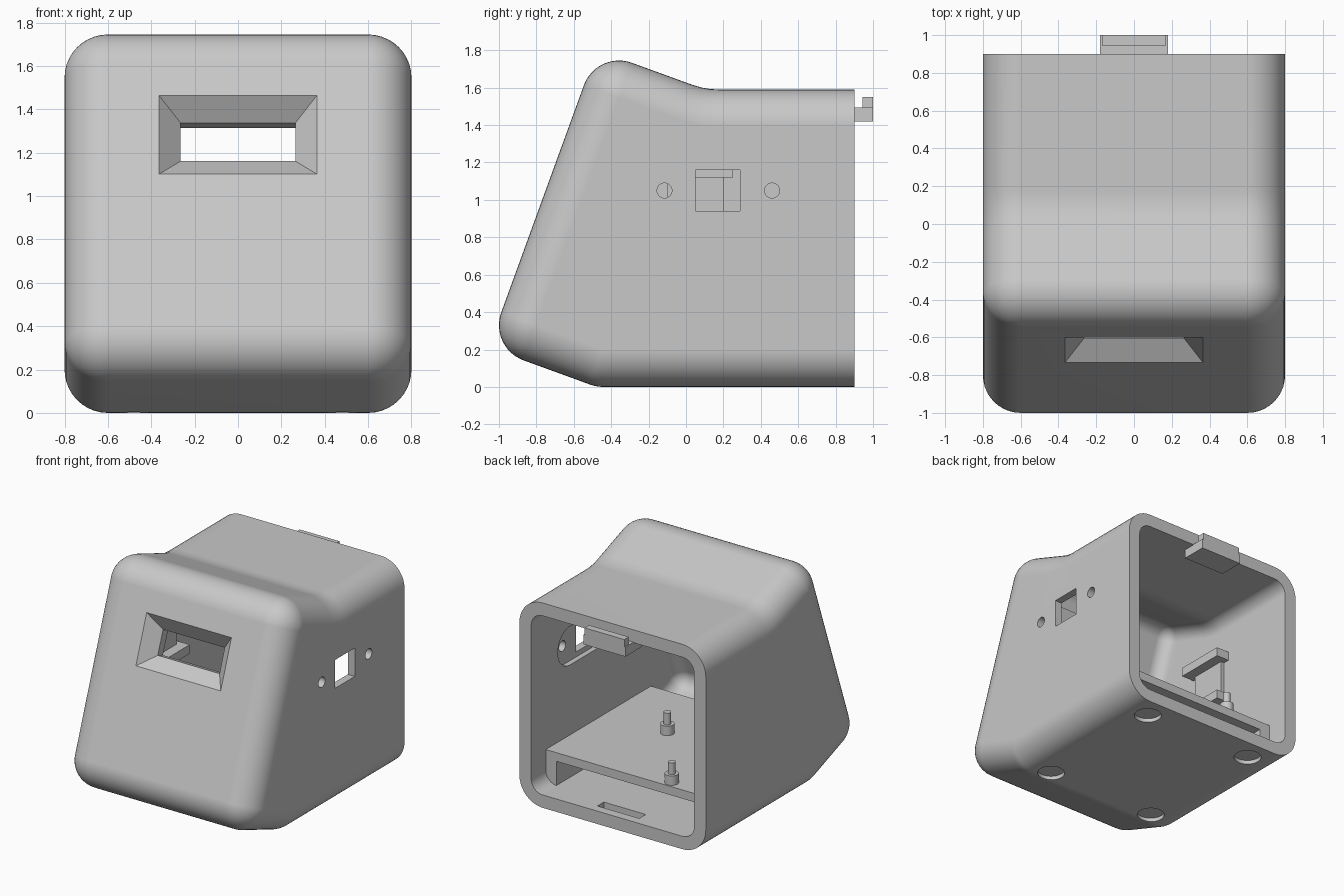
import bpy, bmesh
from math import sin, cos, radians, pi
from mathutils import Vector

old = bpy.data.objects.get("Cube")
if old:
    bpy.data.objects.remove(old)

grey = bpy.data.materials.new("plain_grey")
grey.use_nodes = True
grey.diffuse_color = (0.58, 0.58, 0.58, 1)
grey.node_tree.nodes["Principled BSDF"].inputs["Base Color"].default_value = grey.diffuse_color


def finish(name, bm):
    bmesh.ops.remove_doubles(bm, verts=bm.verts, dist=0.0002)
    bmesh.ops.recalc_face_normals(bm, faces=bm.faces)
    mesh = bpy.data.meshes.new(name)
    bm.to_mesh(mesh)
    bm.free()
    obj = bpy.data.objects.new(name, mesh)
    obj.data.materials.append(grey)
    bpy.context.collection.objects.link(obj)
    return obj


def loft(name, loops):
    """Closed solid through equal-length loops of points."""
    bm = bmesh.new()
    rings = [[bm.verts.new(p) for p in loop] for loop in loops]
    n = len(rings[0])
    for a, b in zip(rings, rings[1:]):
        for i in range(n):
            j = (i + 1) % n
            bm.faces.new((a[i], a[j], b[j], b[i]))
    bm.faces.new(rings[0])
    bm.faces.new(rings[-1])
    return finish(name, bm)


def box(name, x0, x1, y0, y1, z0, z1):
    return loft(name, [[(x0, y0, z), (x1, y0, z), (x1, y1, z), (x0, y1, z)] for z in (z0, z1)])


def disc(x, y, z, r, n=32):
    return [(x + r * cos(2 * pi * i / n), y + r * sin(2 * pi * i / n), z) for i in range(n)]


def side_disc(x, y, z, r, stretch=0, n=32):
    """Circle or stadium facing along x."""
    pts = []
    for i in range(n):
        a = 2 * pi * (i + 0.5) / n
        pts.append((x, y + r * cos(a) + (stretch if cos(a) > 0 else -stretch), z + r * sin(a)))
    return pts


def cut(target, cutter):
    mod = target.modifiers.new("cut", "BOOLEAN")
    mod.operation = "DIFFERENCE"
    mod.solver = "EXACT"
    mod.object = cutter
    cutter.hide_render = True
    bpy.context.view_layer.objects.active = target
    bpy.ops.object.modifier_apply(modifier=mod.name)


def discard(cutter):
    bpy.data.objects.remove(cutter)


def smooth(obj):
    bpy.ops.object.select_all(action="DESELECT")
    obj.select_set(True)
    bpy.context.view_layer.objects.active = obj
    bpy.ops.object.shade_smooth_by_angle(angle=radians(30))


# Housing: side profile as arcs (centre y, centre z, base radius, start and end angle)
ARCS = [(0.9, 0.2, 0, -90, -90), (-0.443, 0.2, 0, -90, -110), (-0.8, 0.33, 0, -110, -200),
        (-0.358, 1.545, 0, 160, 70), (0.174, 1.99, -0.6, 70, 90), (0.9, 1.39, 0, 90, 90)]


def profile(x, r):
    pts = []
    for cy, cz, base, a0, a1 in ARCS:
        steps = max(1, round(abs(a1 - a0) / 7.5))
        for k in range(steps + 1 if a0 != a1 else 1):
            a = radians(a0 + (a1 - a0) * k / steps)
            pts.append((x, cy + (base + r) * cos(a), cz + (base + r) * sin(a)))
    return pts


def skin(radius):
    rings = []
    for side, angles in ((-1, range(-90, 1, 9)), (1, range(0, 91, 9))):
        for t in angles:
            rings.append(profile(0.6 * side + radius * sin(radians(t)), radius * cos(radians(t))))
    return rings


bm = bmesh.new()
outer, inner = [[[bm.verts.new(p) for p in ring] for ring in skin(r)] for r in (0.2, 0.1)]
for rings in (outer, inner):
    for a, b in zip(rings, rings[1:]):
        for j in range(len(a) - 1):
            bm.faces.new((a[j], a[j + 1], b[j + 1], b[j]))
    bm.faces.new(rings[0])
    bm.faces.new(rings[-1])
# Flat rim around the open back
for i in range(len(outer) - 1):
    for j in (0, -1):
        bm.faces.new((outer[i][j], outer[i + 1][j], inner[i + 1][j], inner[i][j]))
for i in (0, -1):
    bm.faces.new((outer[i][0], outer[i][-1], inner[i][-1], inner[i][0]))
housing = finish("housing", bm)

# Bevelled window in the sloping front, with a thick inner frame
up = Vector((0, sin(radians(20)), cos(radians(20))))
inward = Vector((0, up.z, -up.y))
centre = Vector((0, -0.667, 1.283))


def front_rect(depth, half_w, half_h):
    return [centre + inward * depth + Vector((sx * half_w, 0, 0)) + up * (sz * half_h)
            for sx, sz in ((-1, -1), (1, -1), (1, 1), (-1, 1))]


window_frame = loft("window_frame", [front_rect(d, 0.36, 0.27) for d in (0.095, 0.167)])
window_cutter = loft("window_cutter", [front_rect(d, 0.365 - min(d, 0.1), 0.194 - min(d, 0.1))
                                       for d in (-0.03, 0.1, 0.25)])
cut(window_frame, window_cutter)
cut(housing, window_cutter)
discard(window_cutter)

# Connector opening, screw holes and inner pocket in one side wall
cutters = [loft("pocket_cutter", [side_disc(x, 0.172, 1.05, 0.15, 0.25) for x in (0.65, 0.74)]),
           box("port_cutter", 0.6, 0.9, 0.05, 0.29, 0.94, 1.16),
           box("floor_slot_cutter", -0.18, 0.18, 0.75, 0.83, 0.05, 0.2)]
for y in (-0.115, 0.46):
    cutters.append(loft("screw_hole_cutter", [side_disc(x, y, 1.05, 0.04) for x in (0.6, 0.9)]))
# Shallow round foot recesses underneath
for x in (-0.48, 0.48):
    for y in (-0.38, 0.73):
        cutters.append(loft("foot_cutter", [disc(x, y, z, 0.1) for z in (-0.05, 0.03)]))
for cutter in cutters:
    cut(housing, cutter)
    discard(cutter)
smooth(housing)
weighted = housing.modifiers.new("weighted_normals", "WEIGHTED_NORMAL")
weighted.keep_sharp = True

# Latch hook under the rear top edge
box("latch_tab", -0.18, 0.18, 0.8, 1.0, 1.42, 1.495)
box("latch_lip", -0.17, 0.17, 0.945, 1.0, 1.49, 1.55)

# Shelf on two side rails, with stepped mounting pegs
box("shelf", -0.71, 0.71, -0.57, 0.72, 0.29, 0.357)
for name, side in (("left_rail", 1), ("right_rail", -1)):
    x0, x1 = sorted((0.61 * side, 0.705 * side))
    box(name, x0, x1, -0.57, 0.72, 0.09, 0.3)
for x, y in ((0.16, 0.0), (-0.34, 0.66)):
    peg = loft("mounting_peg", [disc(x, y, 0.35, 0.05, 24), disc(x, y, 0.43, 0.05, 24),
                                disc(x, y, 0.43, 0.027, 24), disc(x, y, 0.52, 0.027, 24)])
    smooth(peg)

# Holder on the other side wall
box("holder_plate", -0.71, -0.67, -0.1, 0.2, 0.8, 1.15)
box("holder_top_bar", -0.71, -0.59, -0.15, 0.25, 1.12, 1.19)
box("holder_bottom_bar", -0.71, -0.59, -0.15, 0.25, 0.76, 0.83)
